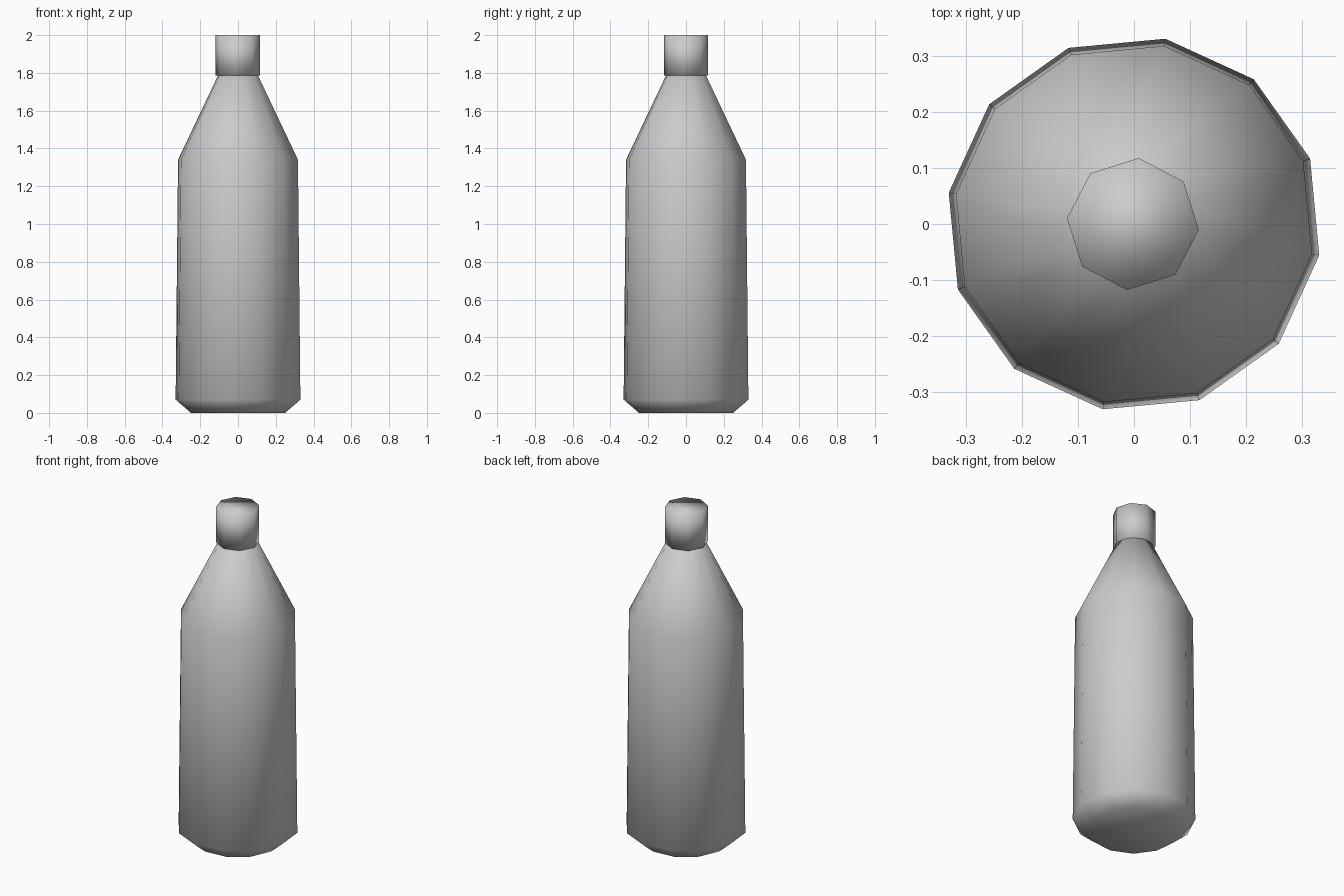
import bpy, bmesh
from math import cos, sin, pi, radians

cube = bpy.data.objects.get("Cube")
if cube:
    bpy.data.objects.remove(cube, do_unlink=True)

grey = bpy.data.materials.new("plain_grey")
grey.use_nodes = True
colour = (0.6, 0.6, 0.6, 1)
grey.diffuse_color = colour
grey.node_tree.nodes["Principled BSDF"].inputs["Base Color"].default_value = colour


def lathe(name, profile, sides, turn, centre_x=0.0):
    """Closed low-poly turned shape from (radius, height) pairs, smooth shaded."""
    bm = bmesh.new()
    rings = []
    for r, z in profile:
        angles = [radians(turn) + 2 * pi * i / sides for i in range(sides)]
        rings.append([bm.verts.new((centre_x + r * cos(a), r * sin(a), z)) for a in angles])
    for low, high in zip(rings, rings[1:]):
        for i in range(sides):
            j = (i + 1) % sides
            bm.faces.new((low[i], low[j], high[j], high[i]))
    bm.faces.new(rings[0][::-1])
    bm.faces.new(rings[-1])
    for face in bm.faces:
        face.smooth = True
    mesh = bpy.data.meshes.new(name)
    bm.to_mesh(mesh)
    bm.free()
    mesh.materials.append(grey)
    obj = bpy.data.objects.new(name, mesh)
    bpy.context.collection.objects.link(obj)
    return obj


# Bottle body: bevelled foot, slightly tapering wall, conical shoulder
lathe("bottle_body", [(0.253, 0), (0.335, 0.07), (0.322, 1.34), (0.108, 1.785)], 12, -9.6)

# Screw cap
lathe("bottle_cap", [(0.118, 1.785), (0.118, 2.0)], 8, -5, -0.002)
